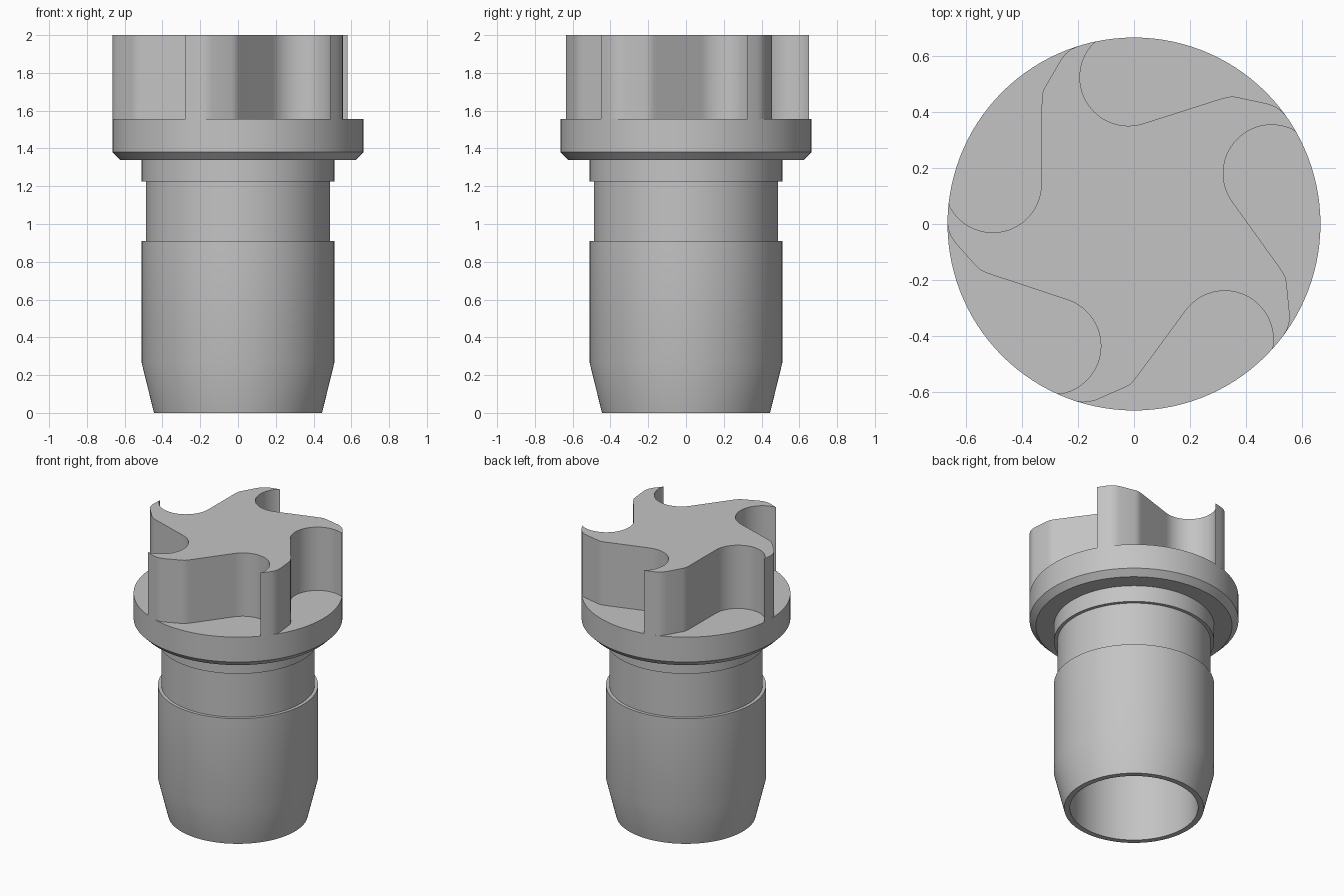
import bpy, bmesh
from math import sin, cos, pi, radians, atan2, hypot
from mathutils import Matrix, Vector

cube = bpy.data.objects.get("Cube")
if cube:
    bpy.data.objects.remove(cube, do_unlink=True)

RIM = 0.665
FLANGE_TOP = 1.555
TOP = 2.0
BLADES = 5
SEGMENTS = 120

grey = bpy.data.materials.new("plain_grey")
grey.use_nodes = True
colour = (0.55, 0.55, 0.55, 1)
grey.diffuse_color = colour
grey.node_tree.nodes["Principled BSDF"].inputs["Base Color"].default_value = colour


def finish(bm, name):
    mesh = bpy.data.meshes.new(name)
    bm.to_mesh(mesh)
    bm.free()
    mesh.materials.append(grey)
    obj = bpy.data.objects.new(name, mesh)
    bpy.context.collection.objects.link(obj)
    bpy.ops.object.select_all(action='DESELECT')
    obj.select_set(True)
    bpy.context.view_layer.objects.active = obj
    bpy.ops.object.shade_smooth_by_angle(angle=radians(30))
    return obj


# Hollow stem, groove, collar and chamfered flange as one turned profile
bore, taper, body, groove, chamfer = 0.408, 0.445, 0.51, 0.488, 0.625
profile = [(0, 1.34), (bore, 1.34), (bore, 0), (taper, 0), (body, 0.265),
           (body, 0.91), (groove, 0.91), (groove, 1.225), (body, 1.225),
           (body, 1.34), (chamfer, 1.34), (RIM, 1.38),
           (RIM, FLANGE_TOP), (0, FLANGE_TOP)]
bm = bmesh.new()
verts = [bm.verts.new((r, 0, z)) for r, z in profile]
edges = [bm.edges.new(pair) for pair in zip(verts, verts[1:])]
bmesh.ops.spin(bm, geom=verts + edges, cent=(0, 0, 0), axis=(0, 0, 1),
               angle=2 * pi, steps=SEGMENTS, use_duplicate=False)
bmesh.ops.remove_doubles(bm, verts=bm.verts, dist=0.0005)
bmesh.ops.recalc_face_normals(bm, faces=bm.faces)
finish(bm, "hollow_stem_and_flange")

# One scooped flute: round pocket, straight flank, rounded shoulder to the rim
pocket = Vector((-0.02, 0.523))
steps = 28
flute = []
for i in range(steps + 1):
    a = radians(130 + (288 - 130) * i / steps)
    flute.append(pocket + 0.173 * Vector((cos(a), sin(a))))
shoulder = [(0.305, 0.445), (0.33, 0.452), (0.35, 0.455), (0.37, 0.452),
            (0.48, 0.428), (0.503, 0.419), (0.523, 0.406), (0.54, 0.39)]
flute += [Vector(p) for p in shoulder]
for end in (0, -1):
    flute[end] = flute[end].normalized() * RIM

# Repeat the flute around the axis, joining neighbours along the rim
outline = []
for k in range(BLADES):
    turn = Matrix.Rotation(-2 * pi * k / BLADES, 2)
    outline += [turn @ p for p in flute]
    last = outline[-1]
    first = Matrix.Rotation(-2 * pi * (k + 1) / BLADES, 2) @ flute[0]
    a0 = atan2(last.y, last.x)
    sweep = (atan2(first.y, first.x) - a0 + pi) % (2 * pi) - pi
    for i in range(1, 4):
        a = a0 + sweep * i / 4
        outline.append(RIM * Vector((cos(a), sin(a))))

# Bladed rotor standing on the flange
bm = bmesh.new()
low = [bm.verts.new((p.x, p.y, FLANGE_TOP)) for p in outline]
high = [bm.verts.new((p.x, p.y, TOP)) for p in outline]
n = len(outline)
for i in range(n):
    j = (i + 1) % n
    bm.faces.new((low[j], low[i], high[i], high[j]))
bm.faces.new(list(reversed(high)))
bm.normal_update()
finish(bm, "bladed_rotor")
